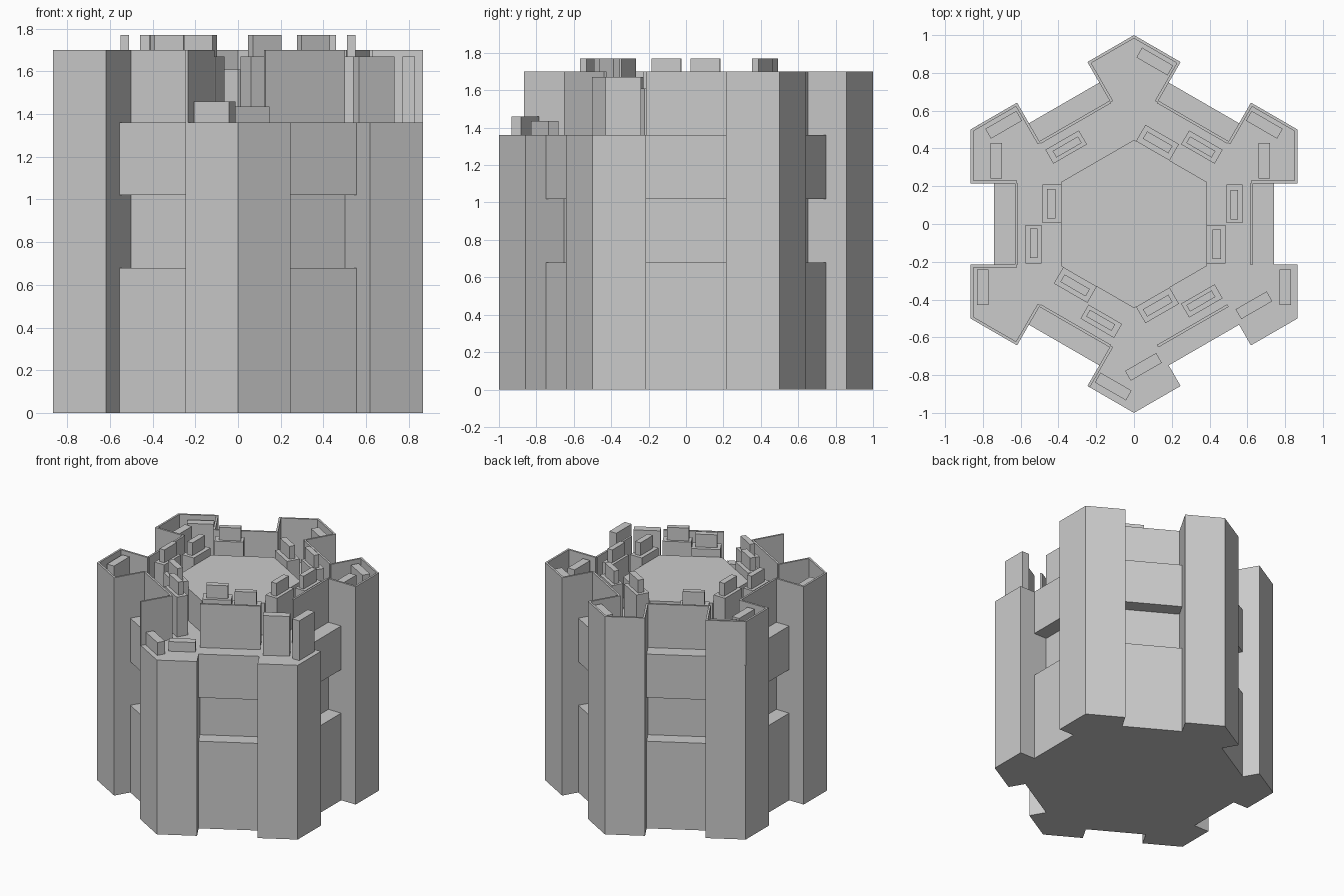
import bpy, bmesh
from math import cos, sin, radians

if "Cube" in bpy.data.objects:
    bpy.data.objects.remove(bpy.data.objects["Cube"])

FLOOR, RIM, CORE = 1.36, 1.70, 1.61
T = 0.015  # parapet thickness


def local(deg, a, s):
    """a = distance out from the axis, s = sideways offset along that face."""
    t = radians(deg)
    return (a * cos(t) - s * sin(t), a * sin(t) + s * cos(t))


def prism(name, pts, z0, z1):
    bm = bmesh.new()
    face = bm.faces.new([bm.verts.new((x, y, z0)) for x, y in pts])
    ext = bmesh.ops.extrude_face_region(bm, geom=[face])
    top = [v for v in ext["geom"] if isinstance(v, bmesh.types.BMVert)]
    bmesh.ops.translate(bm, verts=top, vec=(0, 0, z1 - z0))
    bmesh.ops.recalc_face_normals(bm, faces=bm.faces)
    me = bpy.data.meshes.new(name)
    bm.to_mesh(me)
    bm.free()
    ob = bpy.data.objects.new(name, me)
    bpy.context.collection.objects.link(ob)
    return ob


def block(name, deg, a0, a1, s0, s1, z0, z1):
    return prism(name, [local(deg, a, s) for a, s in
                        ((a0, s0), (a1, s0), (a1, s1), (a0, s1))], z0, z1)


# Main tower body: hexagon with six corner buttresses
outline = []
for deg in range(0, 360, 60):
    outline += [local(deg, a, s) for a, s in
                ((0.866, -0.5), (0.866, -0.215), (0.63, -0.215),
                 (0.63, 0.215), (0.866, 0.215))]
prism("tower_body", outline, 0, FLOOR)

# Raised central roof
prism("central_roof", [local(d, 0.445, 0) for d in range(30, 390, 60)], FLOOR, CORE)

# Broken-away parapet parts as (direction, side)
no_face = {(240, 1), (300, -1), (300, 1), (0, -1)}
no_side = {(300, -1), (300, 1), (0, -1)}

for deg in range(0, 360, 60):
    # Projecting wall bands and parapet between the buttresses
    block("lower_wall_band", deg, 0.63, 0.74, -0.215, 0.215, 0, 0.68)
    block("upper_wall_band", deg, 0.63, 0.74, -0.215, 0.215, 1.02, FLOOR)
    block("wall_parapet", deg, 0.63 - T, 0.63, -0.215, 0.215, FLOOR, RIM)

    # Thin parapets around each buttress
    for k in (-1, 1):
        if (deg, k) not in no_face:
            block("buttress_front_parapet", deg, 0.866 - T, 0.866, 0.215 * k, 0.5 * k, FLOOR, RIM)
        if (deg, k) not in no_side:
            block("buttress_side_parapet", deg, 0.62, 0.866, 0.215 * k, (0.215 + T) * k, FLOOR, RIM)

    # Staggered slabs with taller merlons along the walkway
    f = -1 if deg == 60 else 1
    block("outer_slab", deg, 0.49, 0.575, 0.005 * f, 0.21 * f, FLOOR, 1.67)
    block("outer_merlon", deg, 0.51, 0.55, 0.025 * f, 0.18 * f, 1.67, 1.77)
    if deg != 120:
        block("inner_slab", deg, 0.385, 0.485, -0.005 * f, -0.21 * f, FLOOR, 1.67)
        block("inner_merlon", deg, 0.415, 0.46, -0.03 * f, -0.185 * f, 1.67, 1.77)

# Upright slabs inside the buttresses: direction, side, distance, top
for deg, k, a, top in ((0, -1, 0.80, 1.67), (60, 1, 0.80, 1.67), (60, -1, 0.80, 1.67),
                       (120, 1, 0.80, 1.67), (180, 1, 0.80, 1.67), (240, 1, 0.80, 1.46),
                       (300, -1, 0.68, 1.435), (300, 1, 0.69, 1.67), (180, -1, 0.73, 1.67),
                       (0, 1, 0.69, 1.67)):
    block("buttress_slab", deg, a - 0.03, a + 0.03, 0.24 * k, 0.43 * k, FLOOR, top)
